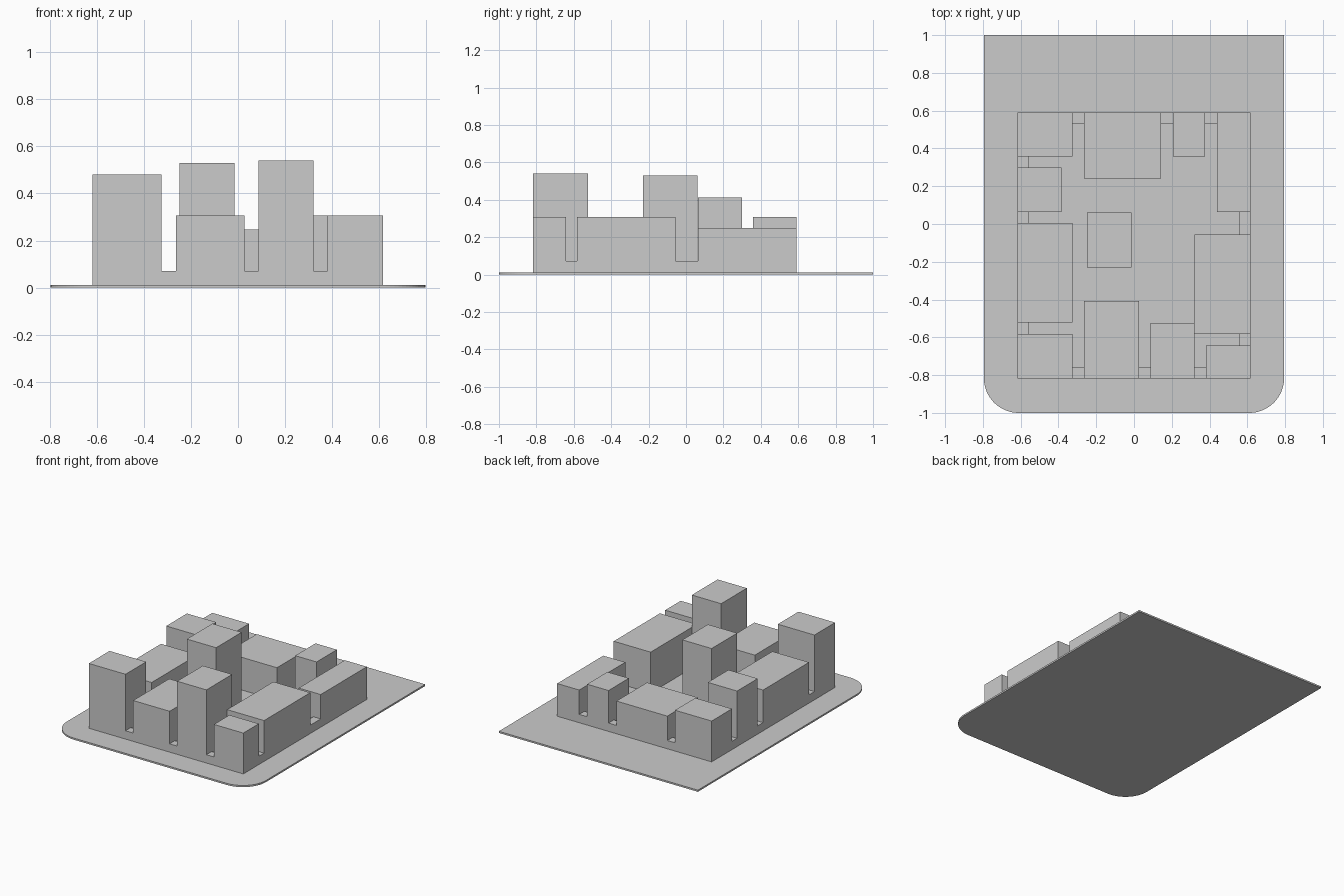
import bpy, bmesh, math

if "Cube" in bpy.data.objects:
    bpy.data.objects.remove(bpy.data.objects["Cube"])

PLATE = 0.012
HX, R = 0.795, 0.185            # plate half width, front corner radius
L, RT, F, B = -0.618, 0.616, -0.819, 0.590   # outer limits of the city block
WALL_H, WALL_T = 0.072, 0.06


def prism(name, outline, z0, z1):
    """Extrude a flat counter-clockwise outline from z0 to z1."""
    bm = bmesh.new()
    face = bm.faces.new([bm.verts.new((x, y, z0)) for x, y in outline])
    top = bmesh.ops.extrude_face_region(bm, geom=[face])["geom"]
    for v in top:
        if isinstance(v, bmesh.types.BMVert):
            v.co.z = z1
    bmesh.ops.recalc_face_normals(bm, faces=bm.faces)
    mesh = bpy.data.meshes.new(name)
    bm.to_mesh(mesh)
    bm.free()
    ob = bpy.data.objects.new(name, mesh)
    bpy.context.collection.objects.link(ob)
    return ob


def box(name, x0, x1, y0, y1, z1):
    return prism(name, [(x0, y0), (x1, y0), (x1, y1), (x0, y1)], PLATE, z1)


# Ground plate with rounded front corners
right = [(HX - R + R * math.sin(a), -1 + R - R * math.cos(a))
         for a in (math.radians(90 * i / 16) for i in range(17))]
half = right + [(HX, 1)]
prism("ground_plate", half + [(-x, y) for x, y in reversed(half)], 0, PLATE)

# Buildings: x range, y range, roof height
buildings = {
    "front_left_tower": (L, -0.325, F, -0.583, 0.48),
    "front_block": (-0.264, 0.027, F, -0.408, 0.307),
    "front_tower": (0.087, 0.321, F, -0.525, 0.54),
    "front_right_block": (0.381, RT, F, -0.642, 0.307),
    "right_long_block": (0.321, RT, -0.582, -0.055, 0.307),
    "back_right_block": (0.44, RT, 0.064, B, 0.248),
    "back_small_block": (0.206, 0.377, 0.358, B, 0.307),
    "back_wide_block": (-0.264, 0.143, 0.24, B, 0.248),
    "back_left_block": (L, -0.325, 0.358, B, 0.307),
    "left_small_tower": (L, -0.384, 0.064, 0.30, 0.413),
    "left_long_block": (L, -0.325, -0.521, 0.004, 0.307),
    "centre_tower": (-0.248, -0.014, -0.23, 0.062, 0.53),
}
for name, dims in buildings.items():
    box(name, *dims)

# Low walls closing the gaps around the perimeter
for i, (a, b) in enumerate([(-0.325, -0.264), (0.027, 0.087), (0.321, 0.381)]):
    box(f"front_wall_{i}", a, b, F, F + WALL_T, WALL_H)
for i, (a, b) in enumerate([(-0.325, -0.264), (0.143, 0.206), (0.377, 0.44)]):
    box(f"back_wall_{i}", a, b, B - WALL_T, B, WALL_H)
for i, (a, b) in enumerate([(-0.583, -0.521), (0.004, 0.064), (0.30, 0.358)]):
    box(f"left_wall_{i}", L, L + WALL_T, a, b, WALL_H)
for i, (a, b) in enumerate([(-0.642, -0.582), (-0.055, 0.064)]):
    box(f"right_wall_{i}", RT - WALL_T, RT, a, b, WALL_H)
